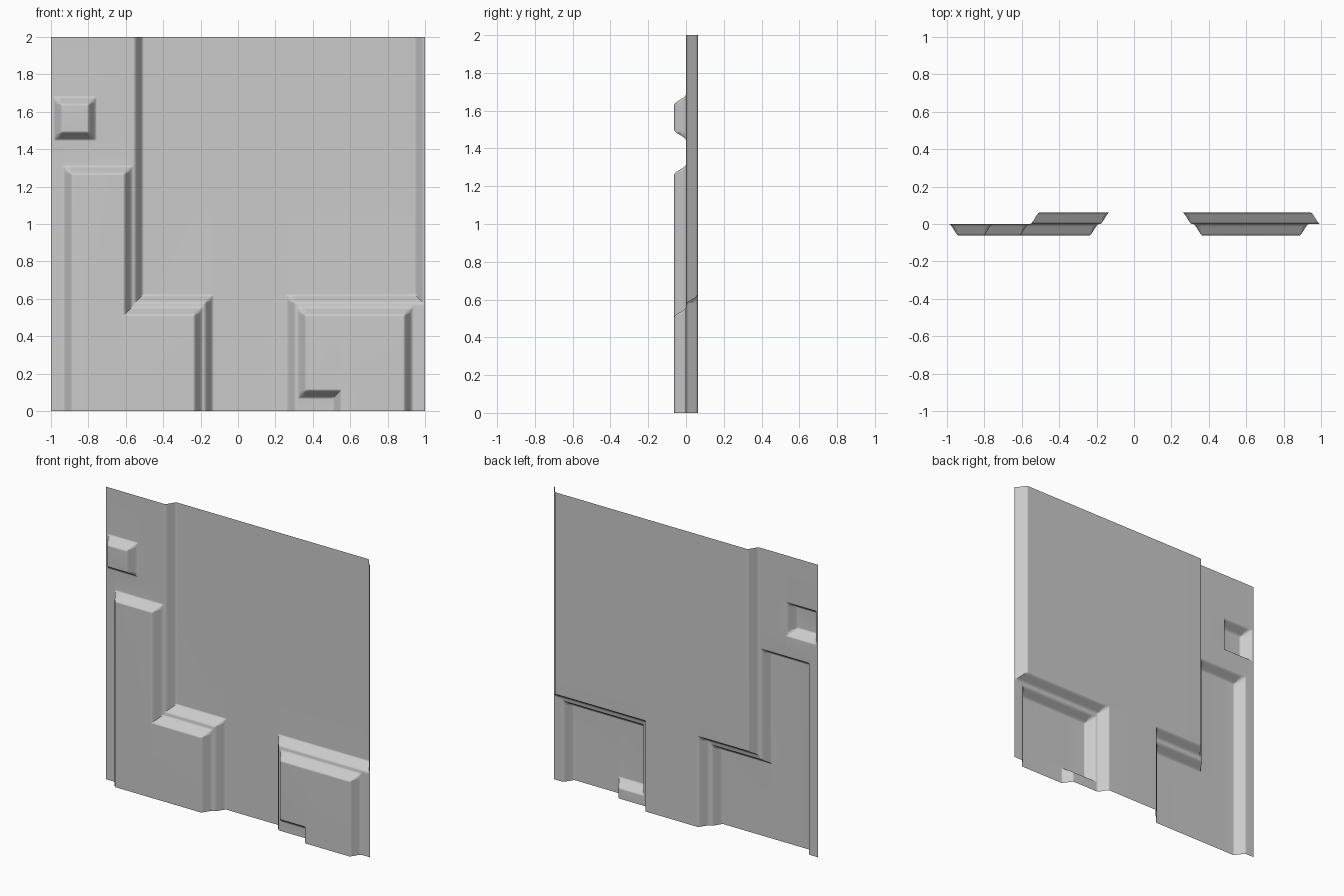
import bpy
import bmesh
import math

if "Cube" in bpy.data.objects:
    bpy.data.objects.remove(bpy.data.objects["Cube"], do_unlink=True)

STEP = 0.0625    # depth of one pressed step
SLOPE = 0.054    # width of the sloping rim around each step
FAR = 3.0        # beyond the panel edge, so the step runs off it

# Rounded rim section: fraction across the slope, fraction of the rise
RIM = [(0, 0), (0.15, 0.06), (0.3, 0.22), (0.7, 0.78), (0.85, 0.94), (1, 1)]

# Step outlines at their foot: left, right, bottom, top
first_step = [
    (-FAR, -0.503, -FAR, FAR),       # tall side strip
    (-FAR, -0.129, -FAR, 0.626),     # low side block
    (0.257, FAR, -FAR, 0.626),       # low block on the other side
    (0.942, FAR, -FAR, FAR),         # turned edge
]
second_step = [
    (-0.936, -0.561, -FAR, 1.315),   # column
    (-0.936, -0.187, -FAR, 0.56),    # foot of the column
    (0.503, 0.936, -FAR, 0.56),      # block beside the notch
    (0.315, 0.936, 0.064, 0.56),     # block above the notch
    (-0.99, -0.754, 1.444, 1.685),   # small square boss
]


def rim_height(t):
    """Rise of the rim section at fraction t."""
    t = min(max(t, 0), 1)
    for (t0, h0), (t1, h1) in zip(RIM, RIM[1:]):
        if t <= t1:
            return h0 + (h1 - h0) * (t - t0) / (t1 - t0)
    return 1


def rise(rects, x, z):
    inset = max(min(x - l, r - x, z - b, t - z) for l, r, b, t in rects)
    return rim_height(inset / SLOPE)


def cuts(low, high, edges):
    """Grid lines that follow each rim."""
    values = {low, high}
    for start, end in edges:
        for t, _ in RIM:
            values.update((round(start + t * SLOPE, 4), round(end - t * SLOPE, 4)))
    return sorted(v for v in values if low <= v <= high)


# Pressed sheet
rects = first_step + second_step
xs = cuts(-1, 1, [r[:2] for r in rects])
zs = cuts(0, 2, [r[2:] for r in rects])

bm = bmesh.new()
grid = [[bm.verts.new((x, STEP * (1 - rise(first_step, x, z) - rise(second_step, x, z)), z))
         for z in zs] for x in xs]
for i in range(len(xs) - 1):
    for j in range(len(zs) - 1):
        a, b = grid[i][j], grid[i + 1][j]
        c, d = grid[i + 1][j + 1], grid[i][j + 1]
        rise_ac = abs(a.co.y - c.co.y)
        rise_bd = abs(b.co.y - d.co.y)
        if abs(a.co.y + c.co.y - b.co.y - d.co.y) < 1e-5:
            bm.faces.new((a, b, c, d))
        elif rise_ac > rise_bd:      # split corners along their mitre
            bm.faces.new((a, b, c))
            bm.faces.new((a, c, d))
        else:
            bm.faces.new((a, b, d))
            bm.faces.new((b, c, d))

# Soft rims, with a crisp crease along the inside corners
bm.normal_update()
for face in bm.faces:
    face.smooth = True
for edge in bm.edges:
    if len(edge.link_faces) == 2:
        edge.smooth = edge.is_convex or edge.calc_face_angle() < math.radians(50)

mesh = bpy.data.meshes.new("wall_panel")
bm.to_mesh(mesh)
bm.free()
panel = bpy.data.objects.new("wall_panel", mesh)
bpy.context.collection.objects.link(panel)

# Keep the large faces flat in shading
weighted = panel.modifiers.new("flat_faces", "WEIGHTED_NORMAL")
weighted.keep_sharp = True

# Colour
grey = bpy.data.materials.new("light_grey")
grey.use_nodes = True
colour = (0.6, 0.6, 0.6, 1)
grey.diffuse_color = colour
grey.node_tree.nodes["Principled BSDF"].inputs["Base Color"].default_value = colour
mesh.materials.append(grey)
